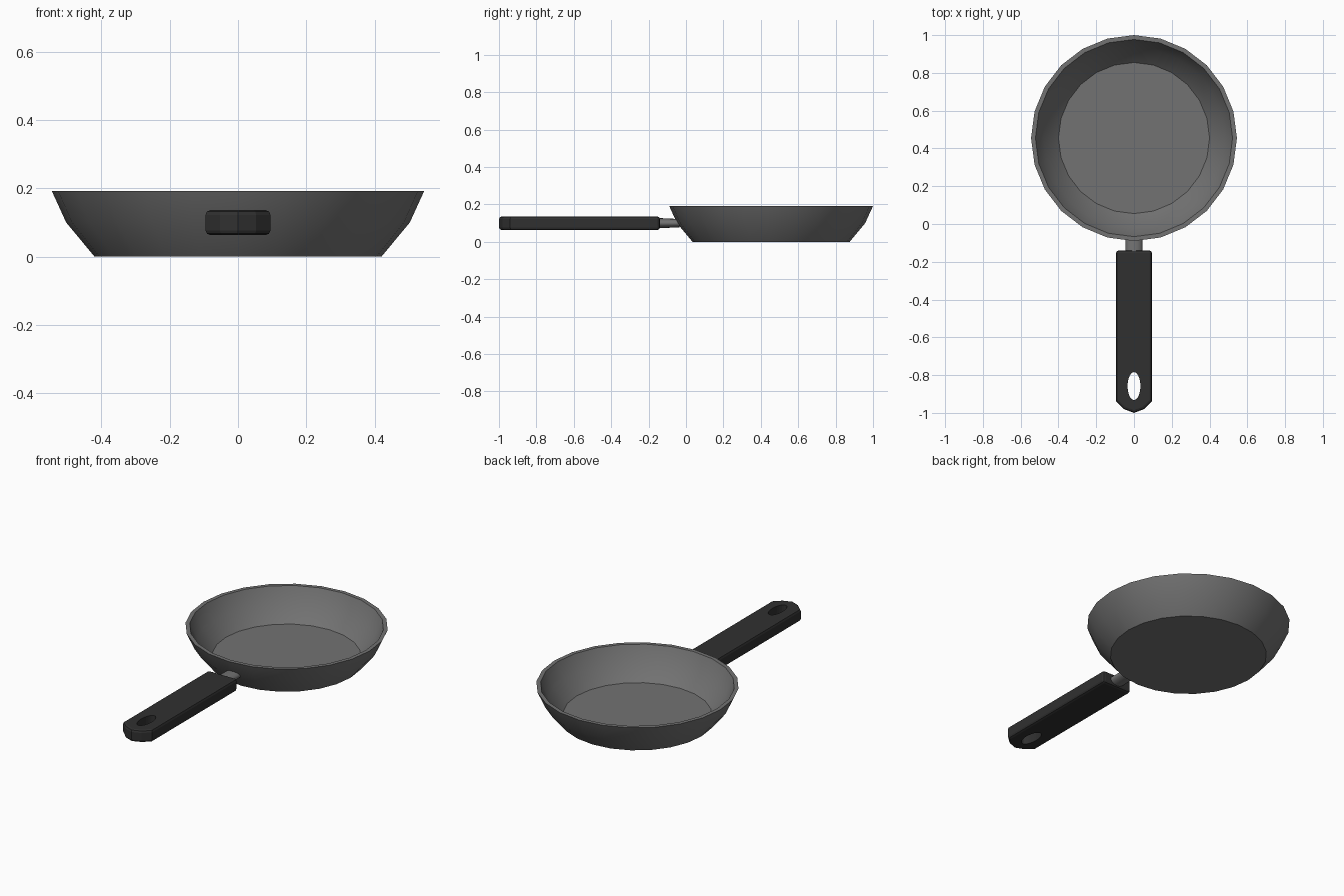
import bpy, bmesh, math
from mathutils import Matrix, Vector

if "Cube" in bpy.data.objects:
    bpy.data.objects.remove(bpy.data.objects["Cube"])

SIDES = 24
PAN_Y = 0.455


def material(name, grey):
    m = bpy.data.materials.new(name)
    m.diffuse_color = (grey, grey, grey, 1)
    m.use_nodes = True
    m.node_tree.nodes["Principled BSDF"].inputs["Base Color"].default_value = m.diffuse_color
    return m


def finish(bm, name, mat, smooth=None):
    bmesh.ops.recalc_face_normals(bm, faces=bm.faces)
    me = bpy.data.meshes.new(name)
    bm.to_mesh(me)
    bm.free()
    ob = bpy.data.objects.new(name, me)
    bpy.context.collection.objects.link(ob)
    if mat:
        me.materials.append(mat)
    if smooth:
        bpy.ops.object.select_all(action='DESELECT')
        ob.select_set(True)
        bpy.context.view_layer.objects.active = ob
        bpy.ops.object.shade_smooth_by_angle(angle=math.radians(smooth))
    return ob


def loft(bm, rings):
    """Skin a list of point rings and cap both ends."""
    loops = [[bm.verts.new(p) for p in ring] for ring in rings]
    for a, b in zip(loops, loops[1:]):
        n = len(a)
        for i in range(n):
            j = (i + 1) % n
            bm.faces.new((a[i], a[j], b[j], b[i]))
    bm.faces.new(loops[0])
    bm.faces.new(loops[-1])


def circle(n):
    return [(math.cos(2 * math.pi * i / n), math.sin(2 * math.pi * i / n)) for i in range(n)]


pan_grey = material("pan_metal", 0.17)
handle_dark = material("handle_plastic", 0.03)

# Pan body: outer wall, flat rim, inner wall and floor
profile = [(0.42, 0.0), (0.503, 0.10), (0.545, 0.192),
           (0.522, 0.192), (0.48, 0.10), (0.40, 0.02)]
bm = bmesh.new()
loft(bm, [[(r * c, PAN_Y + r * s, z) for c, s in circle(SIDES)] for r, z in profile])
finish(bm, "pan_body", pan_grey, 35)

# Neck joining pan and handle: flattened, slightly tapering tube
bm = bmesh.new()
loft(bm, [[(rx * c, y, 0.1 + rz * s) for c, s in circle(16)]
          for y, rx, rz in [(-0.18, 0.045, 0.029), (-0.035, 0.045, 0.022)]])
finish(bm, "neck", pan_grey, 40)

# Handle: flat bar with a blunt rounded end and softened edges
half = [(0.095, -0.14), (0.095, -0.94), (0.053, -0.98)]
outline = half + [(0, -0.995 - 0.005)] + [(-x, y) for x, y in reversed(half)]
bm = bmesh.new()
loft(bm, [[(x, y, z) for x, y in outline] for z in (0.063, 0.136)])
handle = finish(bm, "handle", handle_dark)
bevel = handle.modifiers.new("soft_edges", 'BEVEL')
bevel.width = 0.014
bevel.segments = 2
bevel.limit_method = 'ANGLE'
bevel.angle_limit = math.radians(60)

# Oval hanging hole through the handle
bm = bmesh.new()
loft(bm, [[(0.034 * c, -0.858 + 0.074 * s, z) for c, s in circle(24)] for z in (0.0, 0.2)])
cutter = finish(bm, "hole_cutter", handle_dark)
cutter.hide_render = True
cutter.hide_set(True)
hole = handle.modifiers.new("hanging_hole", 'BOOLEAN')
hole.operation = 'DIFFERENCE'
hole.solver = 'EXACT'
hole.object = cutter
